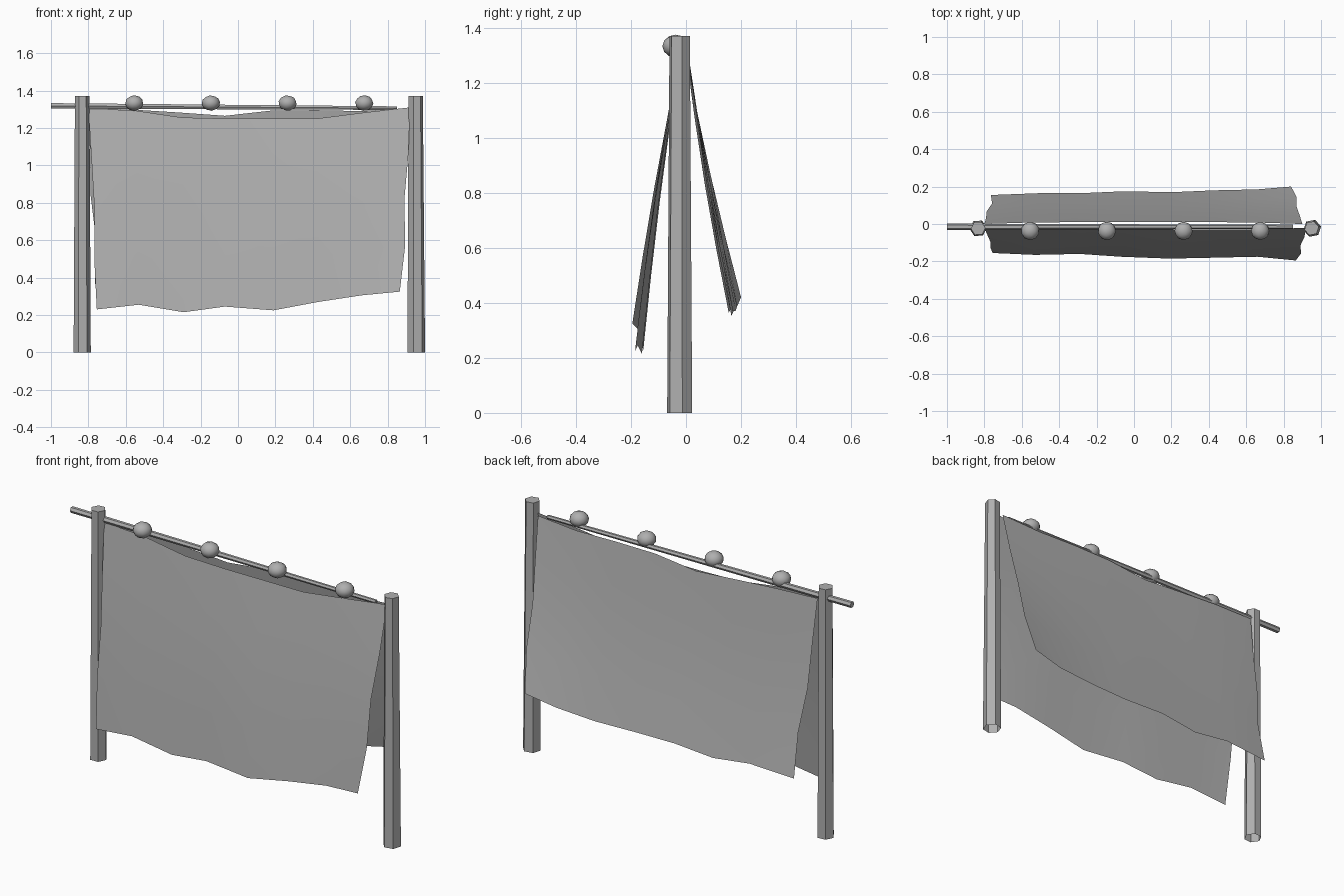
import bpy, bmesh, math
from mathutils import Vector, Matrix

cube = bpy.data.objects.get("Cube")
if cube:
    bpy.data.objects.remove(cube, do_unlink=True)

grey = bpy.data.materials.new("plain_grey")
grey.use_nodes = True
grey.diffuse_color = (0.43, 0.43, 0.43, 1)
grey.node_tree.nodes["Principled BSDF"].inputs["Base Color"].default_value = grey.diffuse_color


def finish(name, bm, smooth=False):
    mesh = bpy.data.meshes.new(name)
    bm.to_mesh(mesh)
    bm.free()
    mesh.materials.append(grey)
    for p in mesh.polygons:
        p.use_smooth = smooth
    obj = bpy.data.objects.new(name, mesh)
    bpy.context.collection.objects.link(obj)
    return obj


def prism(name, start, end, r1, r2, turn=0.0, caps=(True, True)):
    """Six-sided tapered bar from start to end."""
    a, b = Vector(start), Vector(end)
    rot = (b - a).to_track_quat('Z', 'Y').to_matrix() if abs((b - a).x) > 1 else Matrix.Identity(3)
    bm = bmesh.new()
    rings = []
    for c, r in ((a, r1), (b, r2)):
        rings.append([bm.verts.new(c + rot @ Vector((r * math.cos(turn + k * math.pi / 3),
                                                     r * math.sin(turn + k * math.pi / 3), 0)))
                      for k in range(6)])
    for k in range(6):
        n = (k + 1) % 6
        bm.faces.new((rings[0][k], rings[0][n], rings[1][n], rings[1][k]))
    if caps[0]:
        bm.faces.new(rings[0][::-1])
    if caps[1]:
        bm.faces.new(rings[1])
    return finish(name, bm)


def cloth(name, top, bottom, sway_left, sway_right, bend, flip):
    """Hanging sheet spanned between a top and a bottom edge of equal point count."""
    rows, cols = len(sway_left), len(top)
    bm = bmesh.new()
    grid = []
    for j in range(rows):
        t = j / (rows - 1)
        row = []
        for i, (a, b) in enumerate(zip(top, bottom)):
            u = i / (cols - 1)
            p = Vector(a).lerp(Vector(b), t)
            p.x += sway_left[j] * (1 - u) ** 3 + sway_right[j] * u ** 3
            p.y += bend * math.sin(math.pi * t)
            row.append(bm.verts.new(p))
        grid.append(row)
    for j in range(rows - 1):
        for i in range(cols - 1):
            f = (grid[j][i], grid[j + 1][i], grid[j + 1][i + 1], grid[j][i + 1])
            bm.faces.new(f[::-1] if flip else f)
    return finish(name, bm, True)


# Posts, open at the foot
prism("right_post", (-0.833, -0.023, 0), (-0.833, -0.023, 1.37), 0.046, 0.039, 0.06, (False, True))
prism("left_post", (0.953, -0.023, 0), (0.95, -0.023, 1.37), 0.048, 0.039, 0.2, (False, True))

# Crossbar
prism("crossbar", (-1, -0.015, 1.318), (0.85, -0.015, 1.306), 0.017, 0.011)

# Knobs along the crossbar
for n, x in enumerate((-0.555, -0.145, 0.265, 0.675)):
    bm = bmesh.new()
    bmesh.ops.create_icosphere(bm, subdivisions=2, radius=0.049)
    bmesh.ops.transform(bm, verts=bm.verts, matrix=(
        Matrix.Translation((x, -0.037, 1.333)) @ Matrix.Diagonal((1, 1, 0.85, 1))
        @ Matrix.Rotation(n * 0.9, 4, 'Y')))
    finish("knob_%d" % (n + 1), bm, True)

# Cloth panels
cloth("front_cloth",
      [(-0.8, -0.02, 1.305), (-0.55, -0.025, 1.293), (-0.3, -0.03, 1.256), (-0.06, -0.03, 1.25),
       (0.18, -0.03, 1.25), (0.42, -0.03, 1.25), (0.67, -0.03, 1.282), (0.92, -0.02, 1.31)],
      [(-0.755, -0.155, 0.23), (-0.53, -0.165, 0.255), (-0.29, -0.16, 0.215), (-0.07, -0.175, 0.245),
       (0.19, -0.185, 0.225), (0.43, -0.18, 0.27), (0.66, -0.175, 0.305), (0.865, -0.195, 0.325)],
      (0, 0.005, 0.01, -0.002, 0), (0, 0.005, -0.003, 0.015, 0), -0.008, False)
cloth("back_cloth",
      [(-0.8, 0.0, 1.305), (-0.56, 0.008, 1.298), (-0.32, 0.01, 1.283), (-0.07, 0.012, 1.265),
       (0.18, 0.01, 1.293), (0.42, 0.01, 1.295), (0.66, 0.008, 1.29), (0.9, 0.0, 1.305)],
      [(-0.765, 0.155, 0.365), (-0.5, 0.165, 0.38), (-0.28, 0.165, 0.352), (-0.05, 0.175, 0.375),
       (0.2, 0.17, 0.37), (0.43, 0.18, 0.37), (0.66, 0.185, 0.385), (0.84, 0.2, 0.42)],
      (0, 0.0, -0.005, 0.015, 0), (0, 0.002, 0.0, 0.015, 0), -0.01, True)
